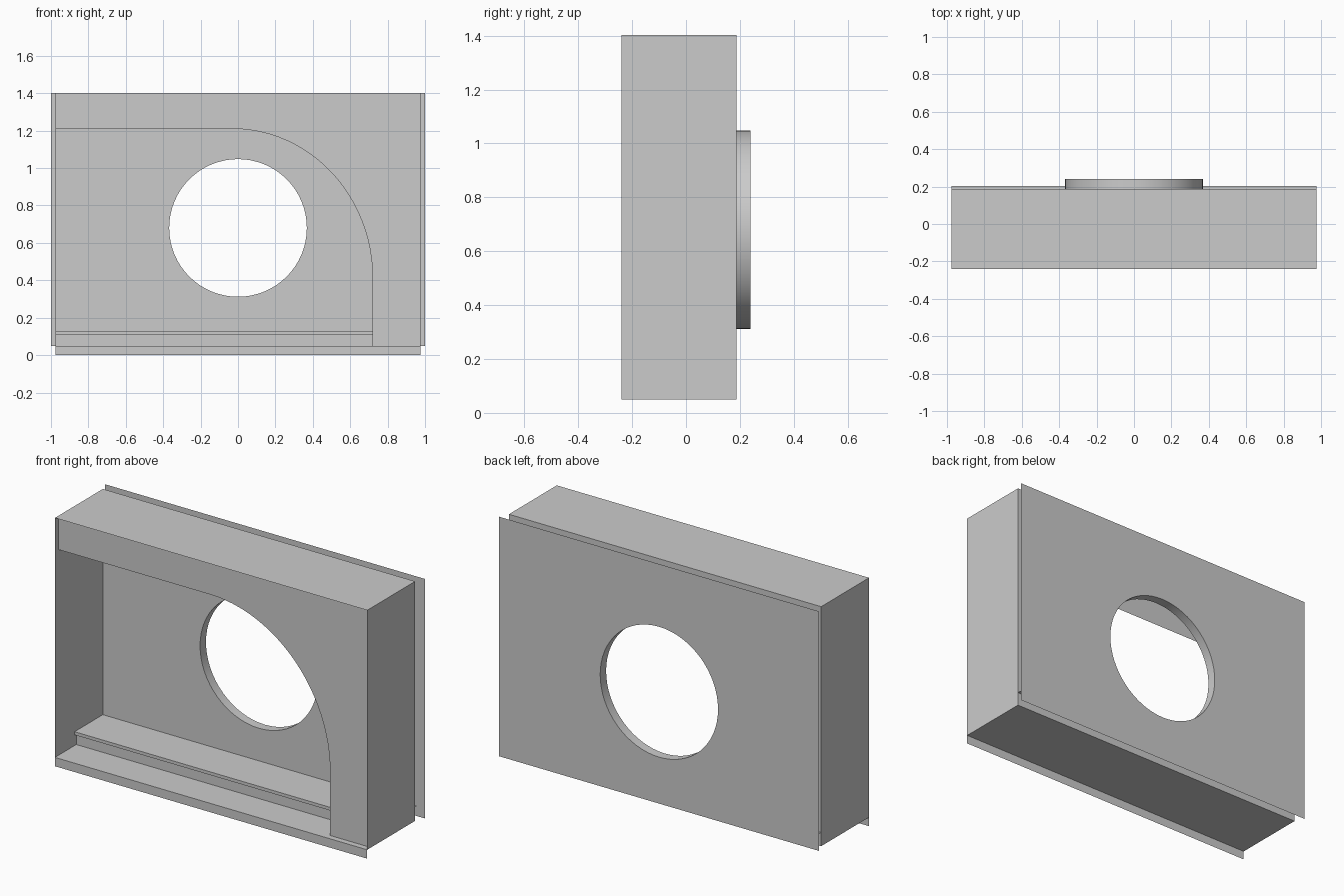
import bpy, bmesh
from math import sin, cos, pi, radians

cube = bpy.data.objects.get("Cube")
if cube:
    bpy.data.objects.remove(cube, do_unlink=True)

grey = bpy.data.materials.new("plain grey")
grey.use_nodes = True
colour = (0.6, 0.6, 0.6, 1)
grey.diffuse_color = colour
grey.node_tree.nodes["Principled BSDF"].inputs["Base Color"].default_value = colour

# Main dimensions
W, FRONT, BACK, REAR = 0.975, -0.24, 0.187, 0.24
FLOOR, TOP = 0.05, 1.402
HOLE_Z, HOLE_R = 0.68, 0.368


def finish(name, bm):
    mesh = bpy.data.meshes.new(name)
    bm.to_mesh(mesh)
    bm.free()
    mesh.materials.append(grey)
    obj = bpy.data.objects.new(name, mesh)
    bpy.context.collection.objects.link(obj)
    return obj


def upright_sheet(name, y, *loops):
    """Flat sheet facing the front; the first loop is its outline, others are holes."""
    bm = bmesh.new()
    edges = []
    for loop in loops:
        verts = [bm.verts.new((x, y, z)) for x, z in loop]
        edges += [bm.edges.new((v, verts[i - 1])) for i, v in enumerate(verts)]
    bmesh.ops.triangle_fill(bm, use_beauty=True, edges=edges, normal=(0, -1, 0))
    bmesh.ops.dissolve_limit(bm, angle_limit=0.01, verts=bm.verts, edges=bm.edges)
    return finish(name, bm)


def swept_sheet(name, profile, x0=-W, x1=W):
    """Sheet made by sweeping a (y, z) profile along x."""
    bm = bmesh.new()
    rows = [[bm.verts.new((x, y, z)) for y, z in profile] for x in (x0, x1)]
    for i in range(len(profile) - 1):
        bm.faces.new((rows[0][i], rows[1][i], rows[1][i + 1], rows[0][i + 1]))
    return finish(name, bm)


def box_outline(w, z0, z1):
    return [(-w, z0), (w, z0), (w, z1), (-w, z1)]


def arc(cx, cz, rx, rz, start, end, n):
    return [(cx + rx * cos(start + (end - start) * i / n),
             cz + rz * sin(start + (end - start) * i / n)) for i in range(n + 1)]


hole = arc(0, HOLE_Z, HOLE_R, HOLE_R, 0, 2 * pi, 64)[:-1]

# Shell: roof, floor with front lip, and two side walls
swept_sheet("roof", [(FRONT, TOP), (BACK, TOP)])
swept_sheet("floor_and_lip", [(FRONT, 0), (FRONT, FLOOR), (BACK, FLOOR)])
for name, x in (("right_wall", -W), ("left_wall", W)):
    bm = bmesh.new()
    corners = [(FRONT, FLOOR), (BACK, FLOOR), (BACK, TOP), (FRONT, TOP)]
    bm.faces.new([bm.verts.new((x, y, z)) for y, z in corners])
    finish(name, bm)

# Inner and outer back panels with the round opening
upright_sheet("inner_back_panel", BACK, box_outline(W, FLOOR, TOP), hole)
upright_sheet("outer_back_panel", REAR, box_outline(1, FLOOR, TOP), hole)

# Collar joining the two openings
bm = bmesh.new()
rings = [[bm.verts.new((x, y, z)) for x, z in hole] for y in (BACK, REAR)]
for i in range(len(hole)):
    bm.faces.new((rings[0][i], rings[0][i - 1], rings[1][i - 1], rings[1][i]))
collar = finish("opening_collar", bm)
bpy.context.view_layer.objects.active = collar
collar.select_set(True)
bpy.ops.object.shade_smooth_by_angle(angle=radians(30))

# Front fascia with a curved cutaway, set slightly behind the front edge
fascia = [(-W, TOP), (-W, 1.21)]
fascia += arc(-0.03, 0.41, 0.75, 0.8, pi / 2, 0, 24)
fascia += [(0.72, FLOOR), (W, FLOOR), (W, TOP)]
upright_sheet("front_fascia", FRONT + 0.033, fascia)

# Raised shelf with a small nosing over its riser
swept_sheet("shelf", [(-0.065, 0.11), (-0.065, 0.128), (0.204, 0.128)])
swept_sheet("shelf_underside", [(-0.065, 0.11), (-0.05, 0.11)])
swept_sheet("shelf_riser", [(-0.05, FLOOR), (-0.05, 0.11)])
